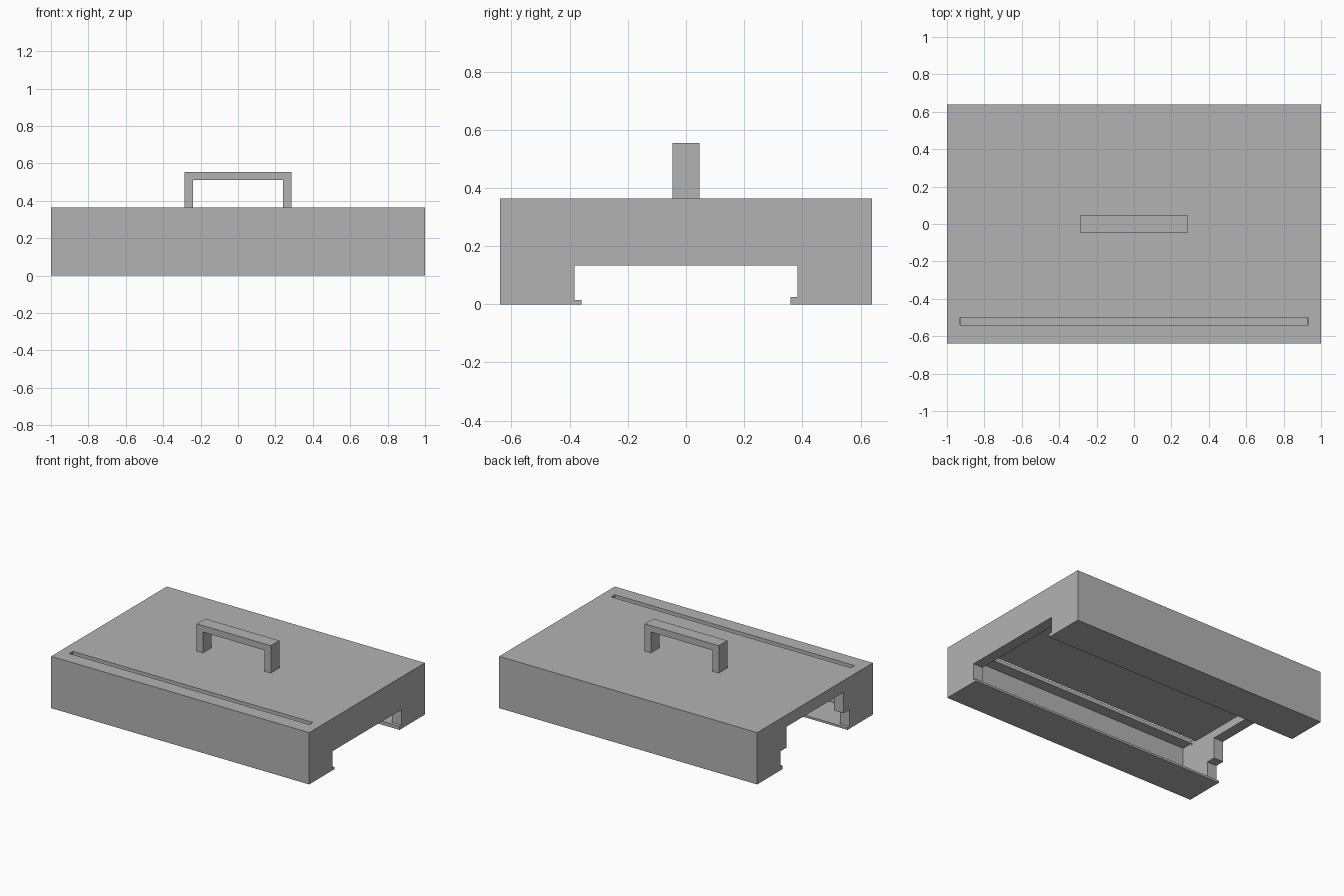
import bpy
import bmesh
from mathutils import Vector

if "Cube" in bpy.data.objects:
    bpy.data.objects.remove(bpy.data.objects["Cube"], do_unlink=True)

grey = bpy.data.materials.new("plain grey")
grey.use_nodes = True
grey.diffuse_color = (0.45, 0.45, 0.45, 1)
grey.node_tree.nodes["Principled BSDF"].inputs["Base Color"].default_value = grey.diffuse_color


def prism(name, profile, axis, start, end):
    """Extrude a (y, z) profile along x, or an (x, z) profile along y."""
    bm = bmesh.new()
    place = (lambda a, b: (start, a, b)) if axis == "x" else (lambda a, b: (a, start, b))
    face = bm.faces.new([bm.verts.new(place(a, b)) for a, b in profile])
    new = bmesh.ops.extrude_face_region(bm, geom=[face])["geom"]
    step = Vector((end - start, 0, 0)) if axis == "x" else Vector((0, end - start, 0))
    bmesh.ops.translate(bm, vec=step, verts=[g for g in new if isinstance(g, bmesh.types.BMVert)])
    bmesh.ops.recalc_face_normals(bm, faces=bm.faces)
    mesh = bpy.data.meshes.new(name)
    bm.to_mesh(mesh)
    bm.free()
    mesh.materials.append(grey)
    obj = bpy.data.objects.new(name, mesh)
    bpy.context.collection.objects.link(obj)
    return obj


def rect(a0, a1, b0, b1):
    return [(a0, b0), (a1, b0), (a1, b1), (a0, b1)]


def hollow(half_depth, top):
    """Tunnel above the two floor strips, open to the ground between them."""
    return [(-half_depth, FRONT_FLOOR), (-GAP, FRONT_FLOOR), (-GAP, -0.1), (GAP, -0.1),
            (GAP, BACK_FLOOR), (half_depth, BACK_FLOOR), (half_depth, top), (-half_depth, top)]


def cut(target, cutter):
    cutter.hide_render = True
    mod = target.modifiers.new("cut", "BOOLEAN")
    mod.operation = "DIFFERENCE"
    mod.solver = "EXACT"
    mod.object = cutter
    bpy.context.view_layer.objects.active = target
    bpy.ops.object.modifier_apply(modifier=mod.name)
    bpy.data.objects.remove(cutter, do_unlink=True)


TOP = 0.363
GAP = 0.36
FRONT_FLOOR, BACK_FLOOR = 0.015, 0.025

# Thin-walled housing with an open underside
housing = prism("housing", rect(-0.64, 0.64, 0, TOP), "x", -1, 1)
cut(housing, prism("cavity_cutter", hollow(0.62, 0.337), "x", -0.925, 0.925))

# Low opening through both ends, with a taller step at one end
cut(housing, prism("end_opening_cutter", hollow(0.383, 0.134), "x", -1.1, 1.1))
cut(housing, prism("tall_opening_cutter", rect(-0.317, 0.317, 0.1, 0.28), "x", -1.1, -0.8))

# Long slot in the top near the front
cut(housing, prism("slot_cutter", rect(-0.93, 0.93, 0.32, 0.5), "y", -0.54, -0.50))

# Carrying handle
outer, inner, peak, under = 0.287, 0.24, 0.555, 0.51
prism("handle", [(-outer, TOP), (-outer, peak), (outer, peak), (outer, TOP),
                 (inner, TOP), (inner, under), (-inner, under), (-inner, TOP)],
      "y", -0.047, 0.047)
